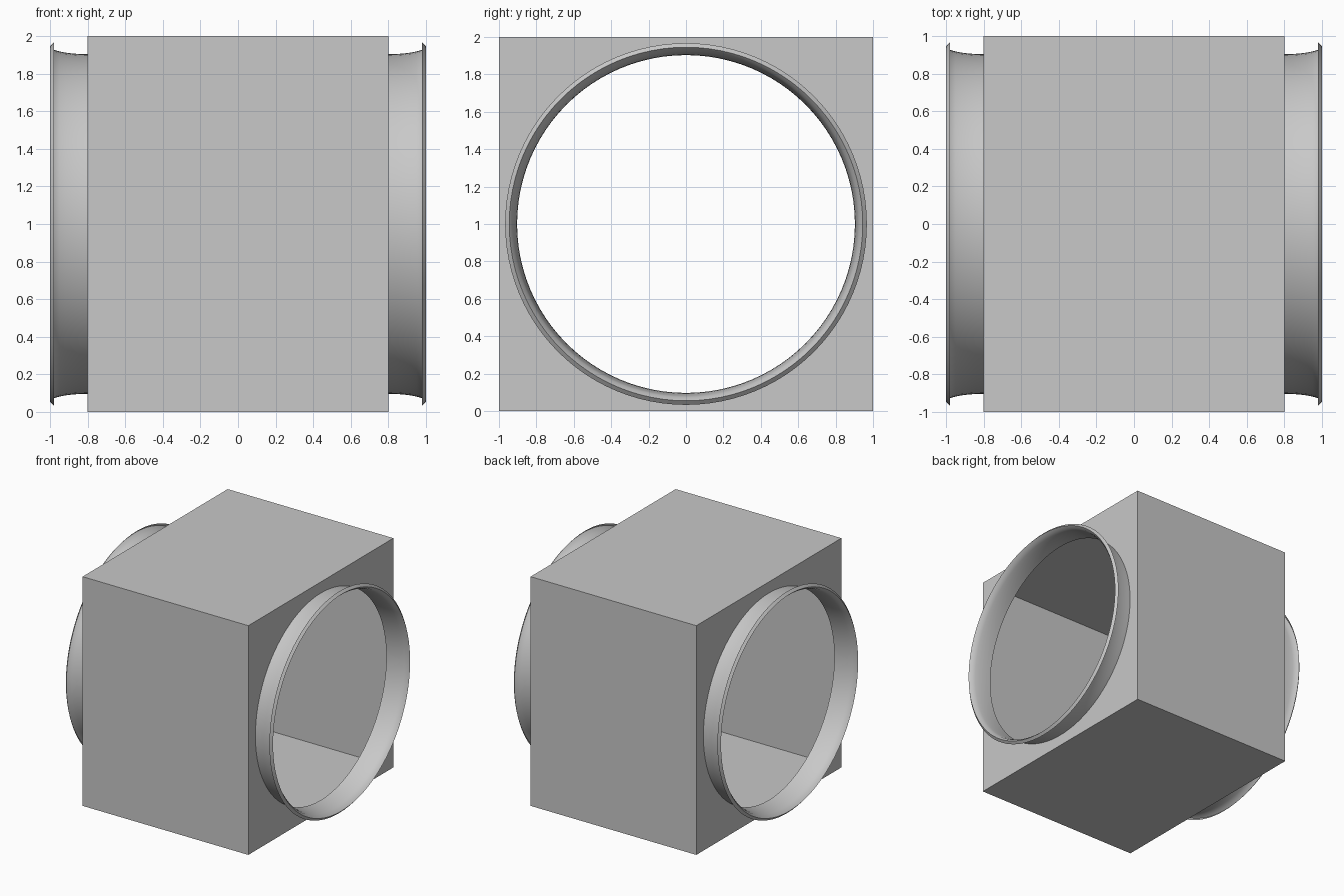
import bpy, bmesh
from math import sin, cos, pi, radians

cube = bpy.data.objects.get("Cube")
if cube:
    bpy.data.objects.remove(cube, do_unlink=True)

SEGMENTS = 96
HALF_X, HALF, HOLE = 0.8, 1.0, 0.903

grey = bpy.data.materials.new("light grey metal")
grey.use_nodes = True
colour = (0.58, 0.58, 0.58, 1)
grey.diffuse_color = colour
grey.node_tree.nodes["Principled BSDF"].inputs["Base Color"].default_value = colour


def ring_point(x, radius, i):
    a = pi / 4 + 2 * pi * i / SEGMENTS
    return (x, radius * cos(a), HALF + radius * sin(a))


def finish(bm, name):
    mesh = bpy.data.meshes.new(name)
    bm.to_mesh(mesh)
    bm.free()
    obj = bpy.data.objects.new(name, mesh)
    bpy.context.collection.objects.link(obj)
    mesh.materials.append(grey)
    return obj


# Hollow sheet box: four long walls plus end walls with round openings
bm = bmesh.new()
quarter = SEGMENTS // 4
for side in (-1, 1):
    x = side * HALF_X
    hole = [bm.verts.new(ring_point(x, HOLE, i)) for i in range(SEGMENTS)]
    corners = [bm.verts.new(ring_point(x, HALF * 2 ** 0.5, k * quarter)) for k in range(4)]
    for k in range(4):
        arc = [hole[(k * quarter + j) % SEGMENTS] for j in range(quarter + 1)]
        face = [corners[k], corners[(k + 1) % 4]] + arc[::-1]
        bm.faces.new(face if side > 0 else face[::-1])
    if side < 0:
        left_corners = corners
for k in range(4):
    n = (k + 1) % 4
    bm.faces.new([left_corners[k], left_corners[n], corners[n], corners[k]])
finish(bm, "box_shell")

# Flared collar with a turned-back lip, as (distance from centre, radius)
profile = [(HALF_X, HOLE), (0.84, 0.904), (0.88, 0.907), (0.92, 0.912),
           (0.95, 0.918), (0.978, 0.926), (1.0, 0.945), (0.98, 0.967)]
for side, name in ((-1, "right_collar"), (1, "left_collar")):
    bm = bmesh.new()
    rings = [[bm.verts.new(ring_point(side * x, r, i)) for i in range(SEGMENTS)]
             for x, r in profile]
    for a, b in zip(rings, rings[1:]):
        for i in range(SEGMENTS):
            j = (i + 1) % SEGMENTS
            face = [a[i], a[j], b[j], b[i]]
            bm.faces.new(face if side > 0 else face[::-1])
    collar = finish(bm, name)
    bpy.ops.object.select_all(action="DESELECT")
    collar.select_set(True)
    bpy.context.view_layer.objects.active = collar
    bpy.ops.object.shade_smooth_by_angle(angle=radians(30))
